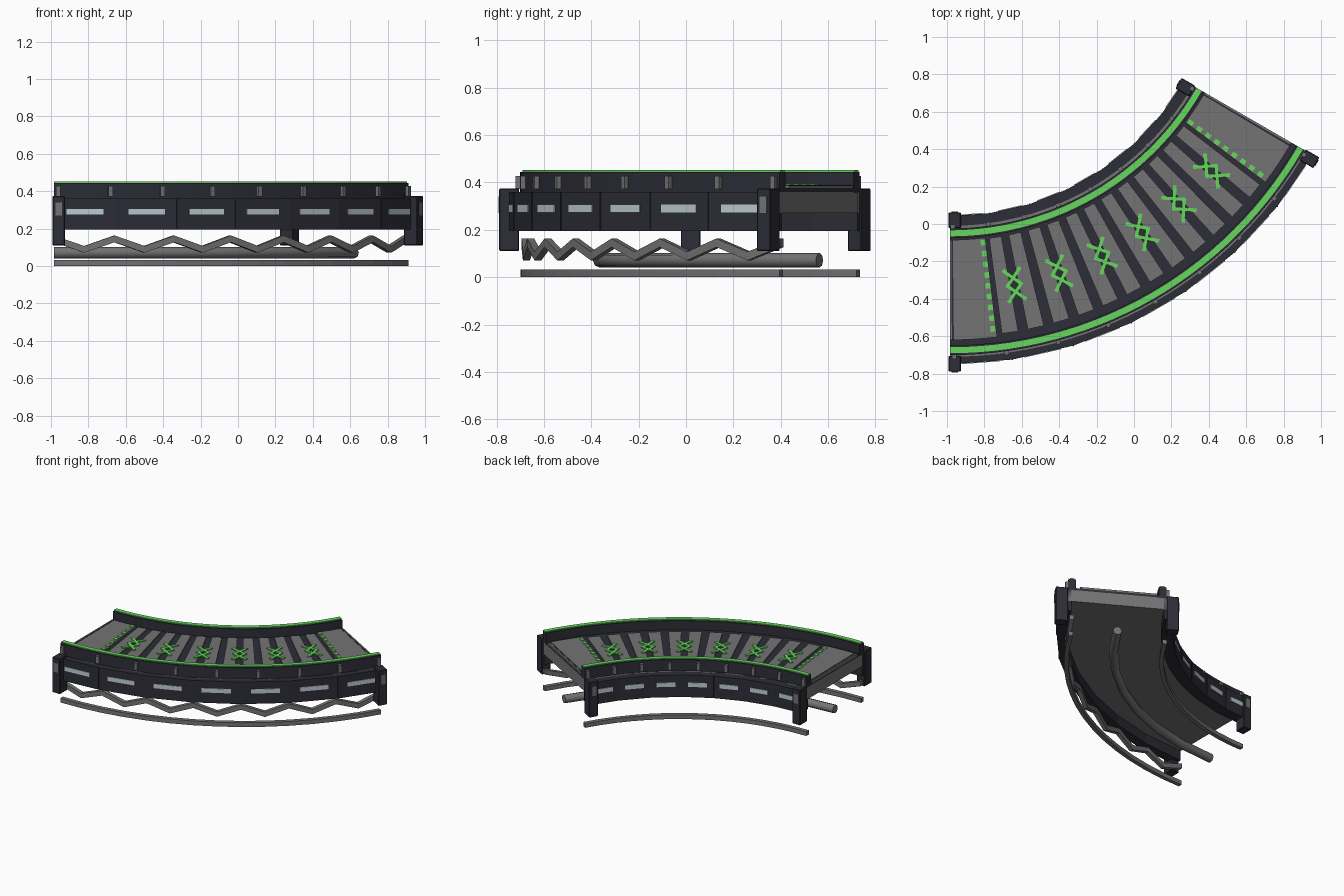
import bpy, bmesh, math
from mathutils import Matrix, Vector

if "Cube" in bpy.data.objects:
    bpy.data.objects.remove(bpy.data.objects["Cube"])

CX, CY = -0.985, 1.49          # centre of the bend
TURN = math.radians(60)        # total bend angle
R_IN, R_MID, R_OUT = 1.54, 1.8525, 2.165


def material(name, rgb):
    m = bpy.data.materials.new(name)
    m.diffuse_color = (*rgb, 1)
    m.use_nodes = True
    m.node_tree.nodes["Principled BSDF"].inputs["Base Color"].default_value = m.diffuse_color
    return m


DARK = material("dark navy metal", (0.026, 0.026, 0.038))
GREY = material("mid grey metal", (0.175, 0.175, 0.175))
GREEN = material("bright green", (0.13, 0.68, 0.11))
LIGHT = material("pale blue grey", (0.52, 0.61, 0.67))


def polar(r, a, z):
    return Vector((CX + r * math.sin(a), CY - r * math.cos(a), z))


def finish(name, bm, mat, smooth=False):
    bmesh.ops.recalc_face_normals(bm, faces=bm.faces)
    me = bpy.data.meshes.new(name)
    bm.to_mesh(me)
    bm.free()
    me.materials.append(mat)
    ob = bpy.data.objects.new(name, me)
    bpy.context.collection.objects.link(ob)
    if smooth:
        bpy.context.view_layer.objects.active = ob
        ob.select_set(True)
        bpy.ops.object.shade_smooth_by_angle(angle=math.radians(50))
        ob.select_set(False)
    return ob


def add_sweep(bm, section, a0, a1, n, lift=lambda i: 0.0):
    """Sweep an (r, z) section around the bend with capped ends."""
    rings = []
    for i in range(n + 1):
        a = a0 + (a1 - a0) * i / n
        rings.append([bm.verts.new(polar(r, a, z + lift(i))) for r, z in section])
    k = len(section)
    for p, q in zip(rings, rings[1:]):
        for j in range(k):
            bm.faces.new((p[j], p[(j + 1) % k], q[(j + 1) % k], q[j]))
    bm.faces.new(rings[0])
    bm.faces.new(rings[-1])


def rect(r0, r1, z0, z1):
    return [(r0, z0), (r1, z0), (r1, z1), (r0, z1)]


def arc(name, section, mat, n=28, a0=0.0, a1=TURN, smooth=False, lift=lambda i: 0.0):
    bm = bmesh.new()
    add_sweep(bm, section, a0, a1, n, lift)
    return finish(name, bm, mat, smooth)


def add_box(bm, r, a, z, size, shift=0.0, spin=0.0, offset=0.0):
    """Box sized (along track, radial, height) placed on the bend."""
    m = (Matrix.Translation(polar(r, a, z)) @ Matrix.Rotation(a, 4, 'Z')
         @ Matrix.Translation((shift, offset, 0)) @ Matrix.Rotation(spin, 4, 'Z')
         @ Matrix.Diagonal((*size, 1)))
    bmesh.ops.create_cube(bm, size=1, matrix=m)


# Deck slab and its dark top cover
arc("deck_slab", rect(1.50, 2.20, 0.27, 0.36), GREY)
arc("deck_cover", rect(1.53, 2.175, 0.36, 0.376), DARK)

# Slats across the deck
bm = bmesh.new()
STEP = math.radians(3.845)
for i in range(12):
    a = TURN / 2 + (i - 5.5) * STEP
    h = math.radians(1.2)
    add_sweep(bm, rect(1.58, 2.095, 0.37, 0.385), a - h, a + h, 1)
finish("deck_slats", bm, GREY)

# End plates, thin dark edge strips, dashed green lines
plates, dashes, edges = bmesh.new(), bmesh.new(), bmesh.new()
for s in (0, 1):
    side = lambda deg: math.radians(60 - deg if s else deg)
    add_sweep(plates, rect(1.575, 2.11, 0.37, 0.388), side(0.0), side(6.9), 4)
    add_sweep(edges, rect(1.575, 2.11, 0.388, 0.390), side(0.3), side(0.6), 1)
    for i in range(9):
        add_box(dashes, 1.60 + i * 0.058, side(6.4), 0.389, (0.026, 0.03, 0.008))
finish("end_plates", plates, GREY)
finish("end_edge_strips", edges, DARK)
finish("dashed_lines", dashes, GREEN)

# Green emblems: two crossing chevrons each
bm = bmesh.new()
for i in range(6):
    a = TURN / 2 + (i - 2.5) * 2 * STEP
    for sx in (-1, 1):
        for sy in (-1, 1):
            dx, dy = 0.082, 0.086
            add_box(bm, 1.848, a, 0.388, (math.hypot(dx, dy) + 0.012, 0.02, 0.009),
                    shift=sx * 0.003, offset=sy * 0.041, spin=sx * sy * math.atan2(dy, dx))
finish("deck_emblems", bm, GREEN)

# Side walls, windows, curbs, green strips, brackets, lower rails
for label, d, r_green, r_wall, r_back in (("inner", -1, R_IN, 1.448, 1.53),
                                          ("outer", 1, R_OUT, 2.24, 2.17)):
    arc(label + "_side_wall", rect(r_wall, r_back, 0.195, 0.36), DARK, n=7)
    win, seams, brackets = bmesh.new(), bmesh.new(), bmesh.new()
    for i in range(7):
        a = (i + 0.5) * TURN / 7
        flat = r_wall * math.cos(TURN / 14)
        length = 0.2 if d > 0 else 0.13
        add_box(win, flat, a, 0.29, (length, 0.008, 0.032))
    for i in range(9):
        a = math.radians(0.6 + 58.8 * i / 8)
        add_box(brackets, r_green + d * 0.033, a, 0.40, (0.024, 0.026, 0.055))
    finish(label + "_wall_windows", win, LIGHT)
    finish(label + "_curb_brackets", brackets, GREY)
    for i in range(1, 7):
        add_box(seams, r_wall, i * TURN / 7, 0.278, (0.006, 0.006, 0.165))
    finish(label + "_wall_seams", seams, DARK)
    arc(label + "_curb", rect(r_green - 0.026, r_green + 0.026, 0.355, 0.445), DARK)
    arc(label + "_green_strip", rect(r_green - 0.016, r_green + 0.016, 0.445, 0.452), GREEN)
    r_rail = 1.525 if d < 0 else 2.175
    arc(label + "_lower_rail", rect(r_rail - 0.015, r_rail + 0.015, 0.0, 0.032), GREY, n=14)

    # Corner posts with small grey plates
    posts, marks = bmesh.new(), bmesh.new()
    r_post = 1.47 if d < 0 else 2.237
    for a, shift in ((0.0, 0.027), (TURN, -0.027)):
        add_box(posts, r_post, a, 0.242, (0.066, 0.084, 0.264), shift=shift)
        add_box(marks, r_post + d * 0.042, a, 0.305, (0.035, 0.008, 0.07), shift=shift)
    bmesh.ops.bevel(posts, geom=posts.edges[:], offset=0.004, segments=1, affect='EDGES')
    finish(label + "_corner_posts", posts, DARK)
    finish(label + "_post_plates", marks, GREY)

# Central round pipe under the deck
ring = [(R_MID + 0.031 * math.cos(t * math.tau / 8), 0.071 + 0.031 * math.sin(t * math.tau / 8))
        for t in range(8)]
arc("central_pipe", ring, GREY, n=7, smooth=True)

# Zigzag brace under the outer wall
arc("zigzag_brace", rect(2.155, 2.185, 0.071, 0.107), GREY, n=14,
    lift=lambda i: 0.056 if i % 2 == 0 else 0.0)
